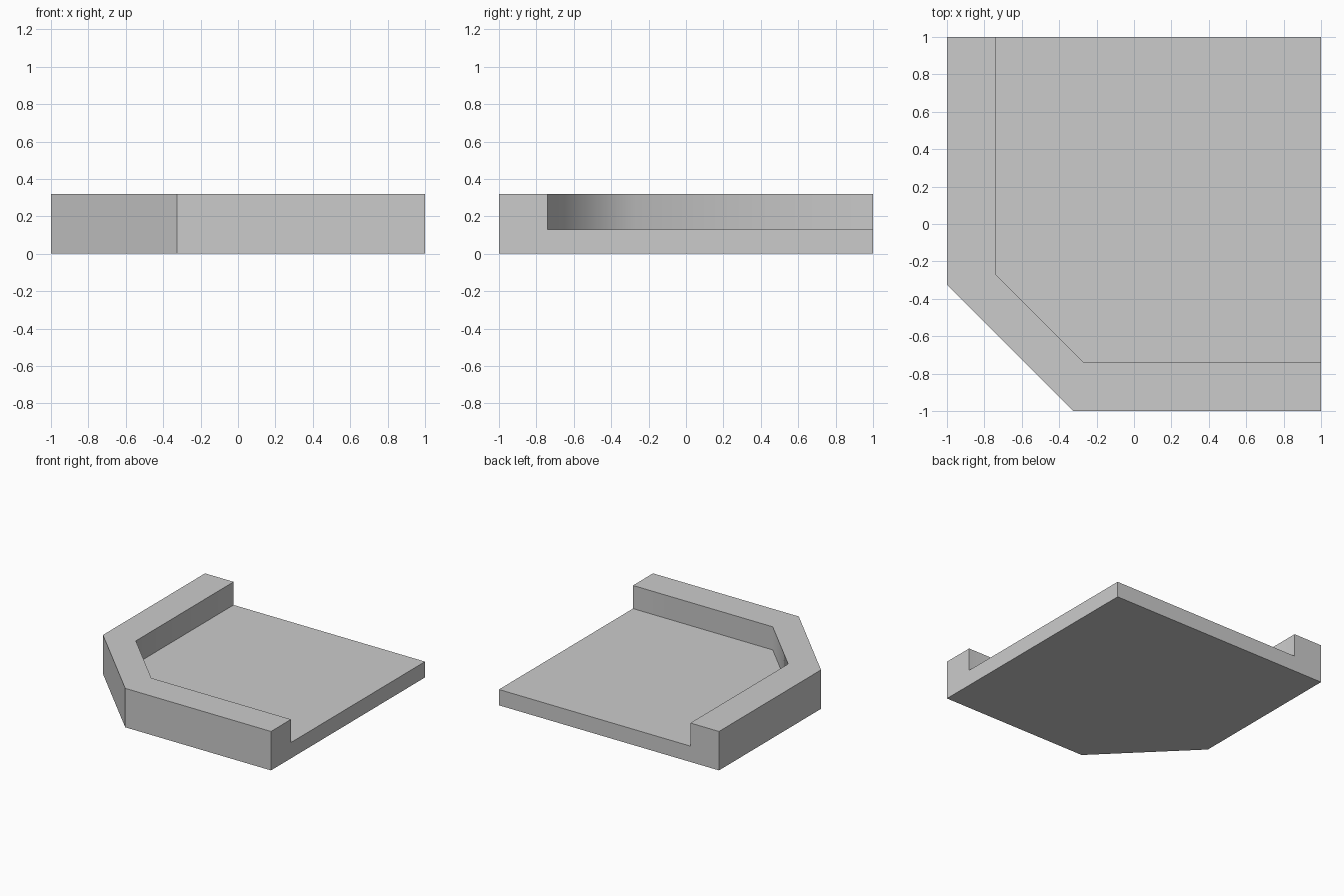
import bpy
import bmesh
import math

cube = bpy.data.objects.get("Cube")
if cube:
    bpy.data.objects.remove(cube, do_unlink=True)

HEIGHT, FLOOR = 0.32, 0.13


def prism(name, outline, z0, z1):
    """Extrude a plan outline from z0 to z1."""
    bm = bmesh.new()
    face = bm.faces.new([bm.verts.new((x, y, z0)) for x, y in outline])
    top = bmesh.ops.extrude_face_region(bm, geom=[face])["geom"]
    for v in top:
        if isinstance(v, bmesh.types.BMVert):
            v.co.z = z1
    bmesh.ops.recalc_face_normals(bm, faces=bm.faces)
    mesh = bpy.data.meshes.new(name)
    bm.to_mesh(mesh)
    bm.free()
    obj = bpy.data.objects.new(name, mesh)
    bpy.context.collection.objects.link(obj)
    return obj


# Corner tile: square block with one chamfered corner
tile = prism("corner_tile", [(-1, 1), (-1, -0.325), (-0.325, -1), (1, -1), (1, 1)], 0, HEIGHT)

# Recess leaving a raised rim along three sides, open at the back and left
recess = prism("recess_cutter",
               [(-0.74, 1.5), (-0.74, -0.27), (-0.27, -0.74), (1.5, -0.74), (1.5, 1.5)],
               FLOOR, HEIGHT + 0.5)
recess.hide_render = True
cut = tile.modifiers.new("recess", "BOOLEAN")
cut.object = recess
cut.operation = "DIFFERENCE"
cut.solver = "EXACT"
bpy.context.view_layer.objects.active = tile
tile.select_set(True)
bpy.ops.object.modifier_apply(modifier=cut.name)
bpy.data.objects.remove(recess, do_unlink=True)

# Soft shading around the inner rim wall, crisp edges everywhere else
bm = bmesh.new()
bm.from_mesh(tile.data)
for f in bm.faces:
    inner = min(v.co.z for v in f.verts) > FLOOR - 0.01 and abs(f.normal.z) < 0.1
    f.smooth = inner and max(f.calc_center_median().xy) < 0.99
for e in bm.edges:
    e.smooth = e.calc_face_angle(math.pi) < math.radians(60)
bm.to_mesh(tile.data)
bm.free()

# Plain grey
grey = bpy.data.materials.new("plain_grey")
grey.use_nodes = True
colour = (0.6, 0.6, 0.6, 1)
grey.diffuse_color = colour
grey.node_tree.nodes["Principled BSDF"].inputs["Base Color"].default_value = colour
tile.data.materials.clear()
tile.data.materials.append(grey)
